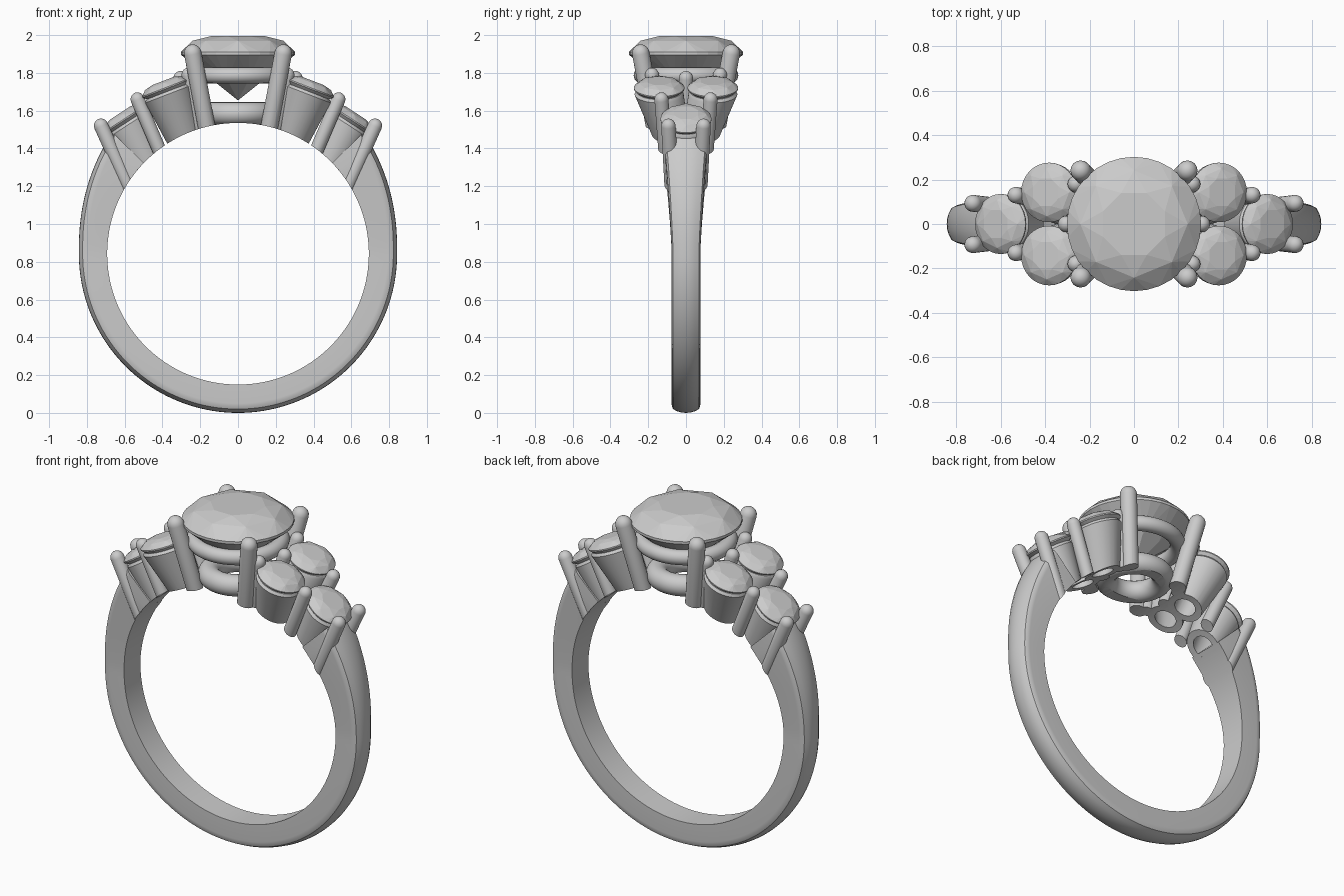
import bpy, bmesh
from math import sin, cos, pi, radians
from mathutils import Vector, Matrix

if "Cube" in bpy.data.objects:
    bpy.data.objects.remove(bpy.data.objects["Cube"])

CZ, RI = 0.8425, 0.6925          # finger hole centre height and radius


def finish(name, bm, smooth=True):
    bmesh.ops.recalc_face_normals(bm, faces=bm.faces)
    me = bpy.data.meshes.new(name)
    bm.to_mesh(me)
    bm.free()
    ob = bpy.data.objects.new(name, me)
    bpy.context.collection.objects.link(ob)
    bpy.ops.object.select_all(action='DESELECT')
    ob.select_set(True)
    bpy.context.view_layer.objects.active = ob
    if smooth:
        bpy.ops.object.shade_smooth_by_angle(angle=radians(35))
    return ob


def skin(name, loops, wrap=False):
    """Bridge matching closed loops of points; cap the ends unless wrapped."""
    bm = bmesh.new()
    rows = [[bm.verts.new(p) for p in loop] for loop in loops]
    n = len(rows[0])
    pairs = list(zip(rows, rows[1:])) + ([(rows[-1], rows[0])] if wrap else [])
    for a, b in pairs:
        for i in range(n):
            j = (i + 1) % n
            bm.faces.new((a[i], a[j], b[j], b[i]))
    if not wrap:
        bm.faces.new(rows[0])
        bm.faces.new(rows[-1])
    return finish(name, bm)


def circle(c, r, axis, n):
    q = Vector((0, 0, 1)).rotation_difference(Vector(axis))
    return [Vector(c) + q @ Vector((r * cos(2 * pi * i / n), r * sin(2 * pi * i / n), 0))
            for i in range(n)]


# Cutter for the finger hole
bm = bmesh.new()
bmesh.ops.create_cone(bm, cap_ends=True, segments=160, radius1=RI, radius2=RI, depth=2,
                      matrix=Matrix.Translation((0, 0, CZ)) @ Matrix.Rotation(pi / 2, 4, 'X'))
cutter = finish("finger_hole_cutter", bm, False)
cutter.hide_render = True


def cut(ob):
    bpy.context.view_layer.objects.active = ob
    m = ob.modifiers.new("hole", 'BOOLEAN')
    m.operation, m.object, m.solver = 'DIFFERENCE', cutter, 'EXACT'
    bpy.ops.object.modifier_apply(modifier=m.name)
    bpy.ops.object.shade_smooth_by_angle(angle=radians(35))


def prong(name, base, tip, r):
    base, tip = Vector(base), Vector(tip)
    d = (tip - base).normalized()
    loops = [circle(base, r, d, 24)]
    for a in (0, 20, 40, 58, 74, 86):
        a = radians(a)
        loops.append(circle(tip + d * r * sin(a), r * cos(a), d, 24))
    cut(skin(name, loops))


def stone(name, centre, r, axis):
    """Faceted brilliant, its girdle at the local origin."""
    bm = bmesh.new()
    for n, rad, z, off in ((8, .50, .30, .5), (8, .80, .215, 0), (32, 1, .02, 0),
                           (32, 1, -.03, 0), (8, .50, -.46, .5), (1, 0, -.83, 0)):
        for i in range(n):
            a = 2 * pi * (i + off) / n
            bm.verts.new((rad * r * cos(a), rad * r * sin(a), z * r))
    bmesh.ops.convex_hull(bm, input=bm.verts)
    bmesh.ops.dissolve_limit(bm, angle_limit=radians(1), verts=bm.verts, edges=bm.edges)
    ob = finish(name, bm, False)
    q = Vector((0, 0, 1)).rotation_difference(Vector(axis))
    ob.matrix_world = Matrix.Translation(centre) @ q.to_matrix().to_4x4()


def cup(name, top, r_top, axis, base, r_base):
    """Tapered hollow seat from the stone down to the finger hole."""
    n = Vector(axis)
    top, base = Vector(top), Vector(base)
    down = base + (base - top) * 0.15
    loops = [circle(down, r_base, n, 48), circle(top - n * .035, r_top, n, 48),
             circle(top - n * .02, r_top - .01, n, 48), circle(top - n * .02, r_top - .03, n, 48),
             circle(down, r_base - .04, n, 48)]
    cut(skin(name, loops, wrap=True))


def ring(name, z, major, minor):
    loops = []
    for i in range(64):
        a = 2 * pi * i / 64
        loops.append([((major + minor * cos(b)) * cos(a), (major + minor * cos(b)) * sin(a),
                       z + minor * sin(b)) for b in [2 * pi * k / 24 for k in range(24)]])
    return skin(name, loops, wrap=True)


# Shank: domed section, deeper and wider towards the shoulders
loops = []
N = 120
for i in range(N + 1):
    t = -224 + 268 * i / N                     # degrees from +x, through the bottom
    up = max(0, t if t > -90 else -180 - t)    # height angle above the middle
    ro = 0.8425 + 0.065 * (up / 38) ** 1.6
    w = 0.076 + 0.034 * min(1, up / 38) ** 1.3
    half = [(ro - .05, 1), (ro - .035, .985), (ro - .02, .9), (ro - .008, .6), (ro - .002, .3)]
    prof = [(RI, -1), (RI, 1)] + half + [(ro, 0)] + [(r, -y) for r, y in reversed(half)]
    a = radians(t)
    loops.append([(r * cos(a), y * w, CZ + r * sin(a)) for r, y in prof])
skin("shank", loops)

# Centre stone and its basket
stone("centre_stone", (0, 0, 1.905), 0.302, (0, 0, 1))
ring("basket_upper_ring", 1.787, 0.235, 0.042)
cut(ring("basket_lower_ring", 1.585, 0.155, 0.06))
for sx in (-1, 1):
    for sy in (-1, 1):
        prong("centre_prong", (sx * .15, sy * .15, 1.43), (sx * .24, sy * .24, 1.905), 0.046)

# Side clusters, mirrored left and right
for sx in (-1, 1):
    ax = (sx * sin(radians(21)), 0, cos(radians(21)))
    for sy in (-1, 1):
        c = (sx * .382, sy * .142, 1.72)
        stone("inner_side_stone", c, 0.134, ax)
        cup("inner_side_cup", c, 0.13, ax, (sx * .285, sy * .078, 1.46), 0.09)
        prong("inner_side_prong", (sx * .19, sy * .12, 1.46), (sx * .262, sy * .18, 1.79), 0.037)
        prong("middle_side_prong", (sx * .39, sy * .105, 1.33), (sx * .532, sy * .13, 1.66), 0.037)
        prong("outer_side_prong", (sx * .572, sy * .075, 1.18), (sx * .725, sy * .093, 1.52), 0.038)
    prong("between_stones_prong", (sx * .2, 0, 1.45), (sx * .305, 0, 1.773), 0.037)
    ax = (sx * sin(radians(33)), 0, cos(radians(33)))
    c = (sx * .60, 0, 1.555)
    stone("outer_side_stone", c, 0.135, ax)
    cup("outer_side_cup", c, 0.128, ax, (sx * .485, 0, 1.33), 0.095)

bpy.data.objects.remove(cutter)
